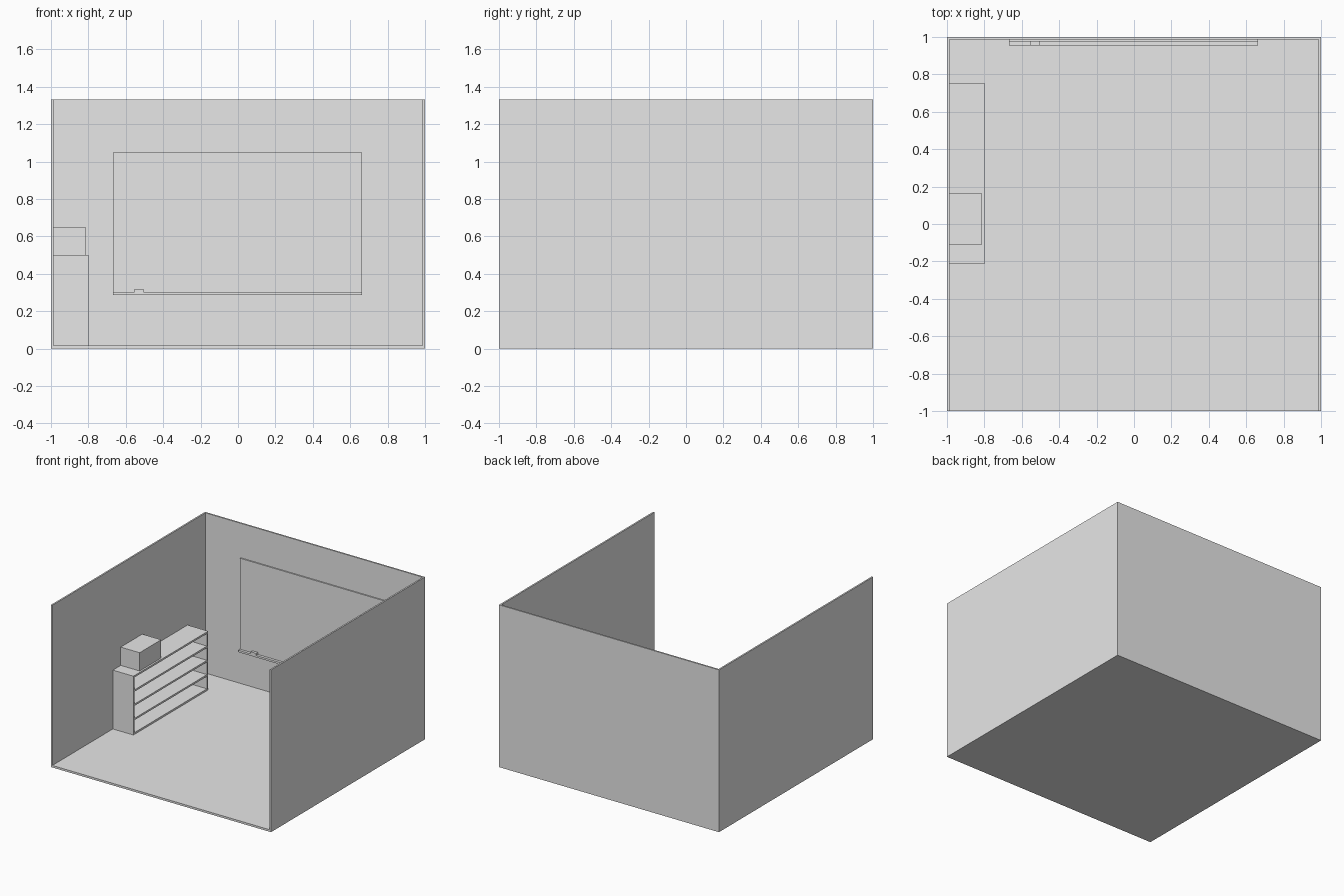
import bpy
import bmesh
from mathutils import Vector

cube = bpy.data.objects.get("Cube")
if cube:
    bpy.data.objects.remove(cube, do_unlink=True)

grey = bpy.data.materials.new("plain grey")
grey.use_nodes = True
grey.diffuse_color = (0.8, 0.8, 0.8, 1)
grey.node_tree.nodes["Principled BSDF"].inputs["Base Color"].default_value = (0.8, 0.8, 0.8, 1)


def box(name, x, y, z):
    """Add a box spanning the given (low, high) range on each axis."""
    low, high = (Vector(c) for c in zip(x, y, z))
    bm = bmesh.new()
    bmesh.ops.create_cube(bm, size=1)
    bmesh.ops.scale(bm, vec=high - low, verts=bm.verts)
    bmesh.ops.translate(bm, vec=(low + high) / 2, verts=bm.verts)
    mesh = bpy.data.meshes.new(name)
    bm.to_mesh(mesh)
    bm.free()
    mesh.materials.append(grey)
    obj = bpy.data.objects.new(name, mesh)
    bpy.context.collection.objects.link(obj)
    return obj


# Room shell, open at the front and top
floor_top, height = 0.0167, 1.333
inner = 0.987
box("floor", (-1, 1), (-1, 1), (0, floor_top))
box("back_wall", (-inner, inner), (inner, 1), (floor_top, height))
box("right_wall", (-1, -inner), (-1, 1), (floor_top, height))
box("left_wall", (inner, 1), (-1, 1), (floor_top, height))

# Wall board with its tray and eraser
board_front, tray_front = 0.977, 0.955
box("board", (-0.667, 0.663), (board_front, inner), (0.303, 1.05))
box("board_tray", (-0.667, 0.663), (tray_front, inner), (0.287, 0.303))
box("eraser", (-0.553, -0.504), (tray_front, board_front), (0.303, 0.32))

# Bookcase against the right wall, open towards the room
depth = (-inner, -0.80)
near, far, top = -0.215, 0.755, 0.50
thick = 0.015
box("bookcase_near_side", depth, (near, near + thick), (floor_top, top))
box("bookcase_far_side", depth, (far - thick, far), (floor_top, top))
bays = 4
step = (top - thick - floor_top) / bays
for i in range(bays + 1):
    z = floor_top + i * step
    box(f"bookcase_shelf_{i + 1}", depth, (near + thick, far - thick), (z, z + thick))

# Storage box on the bookcase
box("storage_box", (-inner, -0.815), (-0.113, 0.167), (top, 0.65))
